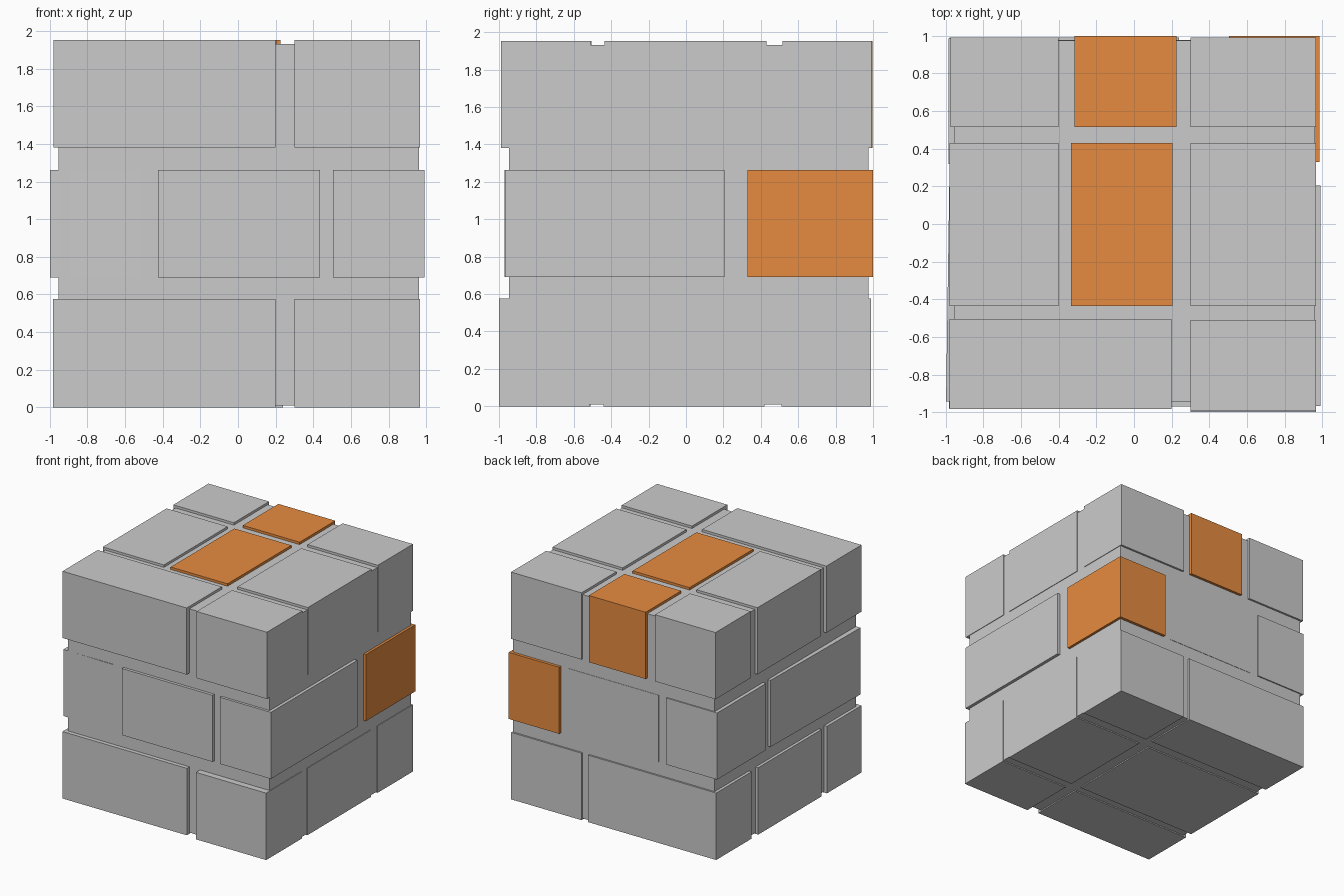
import bpy
from mathutils import Matrix, Vector

if "Cube" in bpy.data.objects:
    bpy.data.objects.remove(bpy.data.objects["Cube"])

orange = bpy.data.materials.new("orange_brick")
orange.diffuse_color = (0.8, 0.26, 0.05, 1)
orange.use_nodes = True
orange.node_tree.nodes["Principled BSDF"].inputs["Base Color"].default_value = orange.diffuse_color


def box(name, x, y, z, mat=None, turn=0.0):
    """Box from (min, max) ranges, optionally turned about its vertical axis."""
    lo, hi = Vector((x[0], y[0], z[0])), Vector((x[1], y[1], z[1]))
    bpy.ops.mesh.primitive_cube_add(size=1, location=(lo + hi) / 2)
    ob = bpy.context.object
    ob.name = name
    ob.data.transform(Matrix.Diagonal((*(hi - lo), 1)))
    ob.rotation_euler.z = turn
    if mat:
        ob.data.materials.append(mat)
    return ob


def course(name, z, bricks):
    """One layer of bricks: (label, x range, y range, material, turn)."""
    for label, x, y, *extra in bricks:
        box(f"{name}_brick_{label}", x, y, z, *extra)


# Mortar core showing in the joints
box("mortar_core", (-0.955, 0.963), (-0.945, 0.975), (0.01, 1.932))

# Bottom course
course("bottom", (0.0, 0.575), [
    ("front_left", (-0.982, 0.20), (-0.98, -0.51)),
    ("front_right", (0.30, 0.968), (-1.0, -0.515)),
    ("middle_left", (-0.98, 0.20), (-0.44, 0.42)),
    ("middle_right", (0.30, 0.968), (-0.44, 0.42)),
    ("back_left", (-0.98, 0.24), (0.51, 0.99)),
    ("back_right", (0.30, 0.968), (0.51, 0.99)),
])

# Middle course, offset joints
course("middle", (0.69, 1.262), [
    ("front_left", (-0.99, -0.515), (-0.947, 0.25), None, -0.015),
    ("front_centre", (-0.425, 0.437), (-0.97, -0.5)),
    ("front_right", (0.505, 0.99), (-0.967, 0.205)),
    ("back_right", (0.505, 0.985), (0.33, 1.0), orange),
    ("back_centre", (-0.425, 0.435), (0.5, 0.978)),
    ("back_left", (-0.985, -0.50), (0.32, 0.985)),
])

# Top course
course("top", (1.38, 1.953), [
    ("front_left", (-0.98, 0.20), (-0.982, -0.505)),
    ("front_right", (0.30, 0.968), (-0.99, -0.51)),
    ("middle_left", (-0.98, -0.40), (-0.435, 0.43)),
    ("middle_centre", (-0.335, 0.205), (-0.435, 0.43), orange),
    ("middle_right", (0.30, 0.968), (-0.435, 0.43)),
    ("back_left", (-0.975, -0.40), (0.515, 0.992)),
    ("back_centre", (-0.315, 0.225), (0.515, 0.998), orange),
    ("back_right", (0.30, 0.968), (0.515, 0.992)),
])
